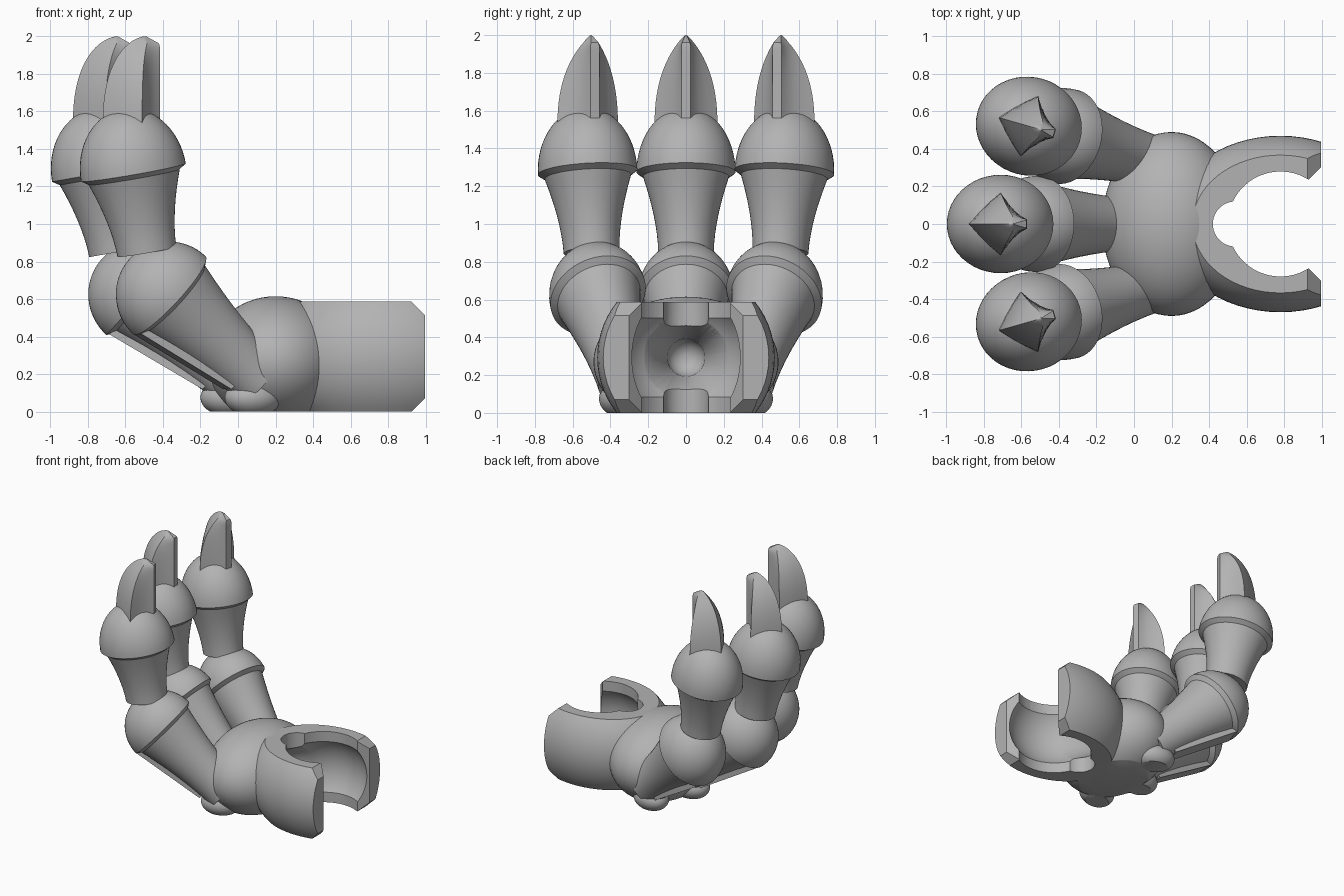
import bpy, bmesh, math
from mathutils import Matrix, Vector

if "Cube" in bpy.data.objects:
    bpy.data.objects.remove(bpy.data.objects["Cube"])

grey = bpy.data.materials.new("plain_grey")
grey.use_nodes = True
GREY = (0.45, 0.45, 0.45, 1)
grey.diffuse_color = GREY
grey.node_tree.nodes["Principled BSDF"].inputs["Base Color"].default_value = GREY


def finish(name, bm, matrix=Matrix()):
    bmesh.ops.transform(bm, matrix=matrix, verts=bm.verts)
    bmesh.ops.recalc_face_normals(bm, faces=bm.faces)
    mesh = bpy.data.meshes.new(name)
    bm.to_mesh(mesh)
    bm.free()
    mesh.materials.append(grey)
    ob = bpy.data.objects.new(name, mesh)
    bpy.context.collection.objects.link(ob)
    return ob


def smooth(ob, angle=32):
    bpy.ops.object.select_all(action="DESELECT")
    ob.select_set(True)
    bpy.context.view_layer.objects.active = ob
    bpy.ops.object.shade_smooth_by_angle(angle=math.radians(angle))


def ellipsoid(center, radii):
    bm = bmesh.new()
    bmesh.ops.create_uvsphere(bm, u_segments=64, v_segments=32, radius=1)
    bmesh.ops.transform(bm, verts=bm.verts,
                        matrix=Matrix.Translation(center) @ Matrix.Diagonal((*radii, 1)))
    return bm


def trim(bm, point, normal):
    """Slice off everything on the normal side and cap the cut."""
    geom = bm.verts[:] + bm.edges[:] + bm.faces[:]
    cut = bmesh.ops.bisect_plane(bm, geom=geom, plane_co=point, plane_no=normal, clear_outer=True)
    edges = [e for e in cut["geom_cut"] if isinstance(e, bmesh.types.BMEdge)]
    if edges:
        bmesh.ops.edgeloop_fill(bm, edges=edges)


def loft(rings):
    """Join matching closed rings of points and cap both ends."""
    bm = bmesh.new()
    loops = [[bm.verts.new(p) for p in ring] for ring in rings]
    n = len(loops[0])
    for a, b in zip(loops, loops[1:]):
        for i in range(n):
            j = (i + 1) % n
            bm.faces.new((a[i], a[j], b[j], b[i]))
    bm.faces.new(loops[0])
    bm.faces.new(loops[-1])
    return bm


def lathe(profile, origin, axis, width=1, sides=48):
    """Turn a profile about an axis; width flattens it sideways."""
    rings = []
    for r, h in profile:
        angles = [math.tau * i / sides for i in range(sides)]
        rings.append([(r * math.cos(a), width * r * math.sin(a), h) for a in angles])
    bm = loft(rings)
    turn = Vector((0, 0, 1)).rotation_difference(Vector(axis)).to_matrix().to_4x4()
    bmesh.ops.transform(bm, verts=bm.verts, matrix=Matrix.Translation(origin) @ turn)
    return bm


def phalanx(radius, height, length, tail):
    """Flared shaft, stepped rim and dome, as (radius, height) points."""
    neck, step = radius * 0.87, 0.025
    shaft = [(tail + (neck - tail) * (k / 8) ** 1.7, -length + (length - step) * k / 8)
             for k in range(9)]
    dome = [(radius * math.cos(a), height * math.sin(a))
            for a in (math.pi / 2 * k / 16 for k in range(16))]
    return shaft + dome + [(0.004, height)]


def claw():
    rings = []
    for k in range(17):
        # heights crowd together towards the rounded tip
        u = math.sin(math.pi / 2 * k / 16)
        z = 1.5 + 0.5 * u
        w = 0.165 * (1 - u ** 2.5) ** 0.85 + 0.002
        front = -0.57 - 0.07 * max(0, (u - 0.92) / 0.08)
        back = -0.64 - 0.24 * (1 - u ** 2.6) ** 0.55
        side = back + (front - back) * 0.55
        flat = min(0.025, w * 0.5)
        half = [(back, 0)]
        # bowed back face, then hollowed front face
        for t in (0.33, 0.67, 1):
            half.append((back + (side - back) * t, w * (t + 0.25 * t * (1 - t))))
        for t in (0.25, 0.5, 0.75, 1):
            half.append((side + (front - side) * t, w + (flat - w) * (t + 0.6 * t * (1 - t))))
        ring = half + [(x, -y) for x, y in reversed(half[1:])]
        rings.append([(x, y, z) for x, y in ring])
    return loft(rings)


def tendon():
    outline = [(-0.69, 0.415), (-0.19, 0.12), (-0.1, 0.2), (-0.45, 0.52)]
    return loft([[(x, y, z) for x, z in outline] for y in (-0.08, 0.08)])


# Three fingers, each with two phalanges, a claw, a tendon and a pad
spread = math.radians(16)
for label, s in (("middle", 0), ("rear", 1), ("front", -1)):
    place = Matrix()
    if s:
        place = Matrix.Translation((0.125, 0.325 * s, 0)) @ Matrix.Rotation(-spread * s, 4, "Z")
    base = lathe(phalanx(0.285, 0.29, 0.68, 0.155), (-0.51, 0, 0.62), (-0.74, 0, 0.67), 0.9)
    smooth(finish(label + "_lower_phalanx", base, place))
    tip = lathe(phalanx(0.285, 0.345, 0.43, 0.16), (-0.71, 0, 1.275), (-0.175, 0, 0.985), 0.92)
    smooth(finish(label + "_upper_phalanx", tip, place))
    smooth(finish(label + "_claw", claw(), place))
    finish(label + "_tendon", tendon(), place)
    pad = ellipsoid((-0.045, 0, 0.075), (0.155, 0.12, 0.1))
    trim(pad, (0, 0, 0), (0, 0, -1))
    smooth(finish(label + "_pad", pad, place))

# Palm, flat underneath
MID = 0.293
palm_bm = ellipsoid((0.2, 0, 0.27), (0.37, 0.49, 0.345))
trim(palm_bm, (0, 0, 0), (0, 0, -1))
palm = finish("palm", palm_bm)

# Open wrist clip, flat above and below, with chamfered ends
clip_bm = ellipsoid((0.78, 0, MID), (0.6, 0.47, 0.47))
END, TOP = 0.995, 2 * MID
for point, normal in (((0, 0, 0), (0, 0, -1)), ((0, 0, TOP), (0, 0, 1)), ((END, 0, 0), (1, 0, 0)),
                      ((END, 0, TOP - 0.07), (1, 0, 1)), ((END, 0, 0.07), (1, 0, -1))):
    trim(clip_bm, point, normal)
clip = finish("wrist_clip", clip_bm)

# Cutters: ball socket, through hole, finger notch, mouth and tapered bore
up, along = (0, 0, 1), (1, 0, 0)
mouth = [(0.78, 0.1), (0.93, 0.236), (1.1, 0.406)]
mouth += [(x, -y) for x, y in reversed(mouth)]
bore = [(0.1 * math.sin(a), -0.1 * math.cos(a)) for a in (math.pi / 2 * k / 8 for k in range(1, 9))]
bore += [(0.22, 0.21), (0.22, 0.3)]
cutters = [
    finish("socket_cutter", ellipsoid((0.78, 0, MID), (0.35, 0.35, 0.35))),
    finish("hole_cutter", lathe([(0.28, -1), (0.28, 1)], (0.78, 0, MID), up)),
    finish("notch_cutter", lathe([(0.12, -1), (0.12, 1)], (0.54, 0, MID), up)),
    finish("mouth_cutter", loft([[(x, y, z) for x, y in mouth] for z in (-0.5, 1.1)])),
    finish("bore_cutter", lathe(bore, (0.3, 0, MID), along)),
]
for ob in (palm, clip):
    for cutter in cutters:
        mod = ob.modifiers.new(cutter.name, "BOOLEAN")
        mod.operation, mod.solver, mod.object = "DIFFERENCE", "EXACT", cutter
    bpy.context.view_layer.update()
    cut = ob.evaluated_get(bpy.context.evaluated_depsgraph_get())
    mesh = bpy.data.meshes.new_from_object(cut)
    ob.modifiers.clear()
    ob.data = mesh
    smooth(ob)
for cutter in cutters:
    bpy.data.objects.remove(cutter)
